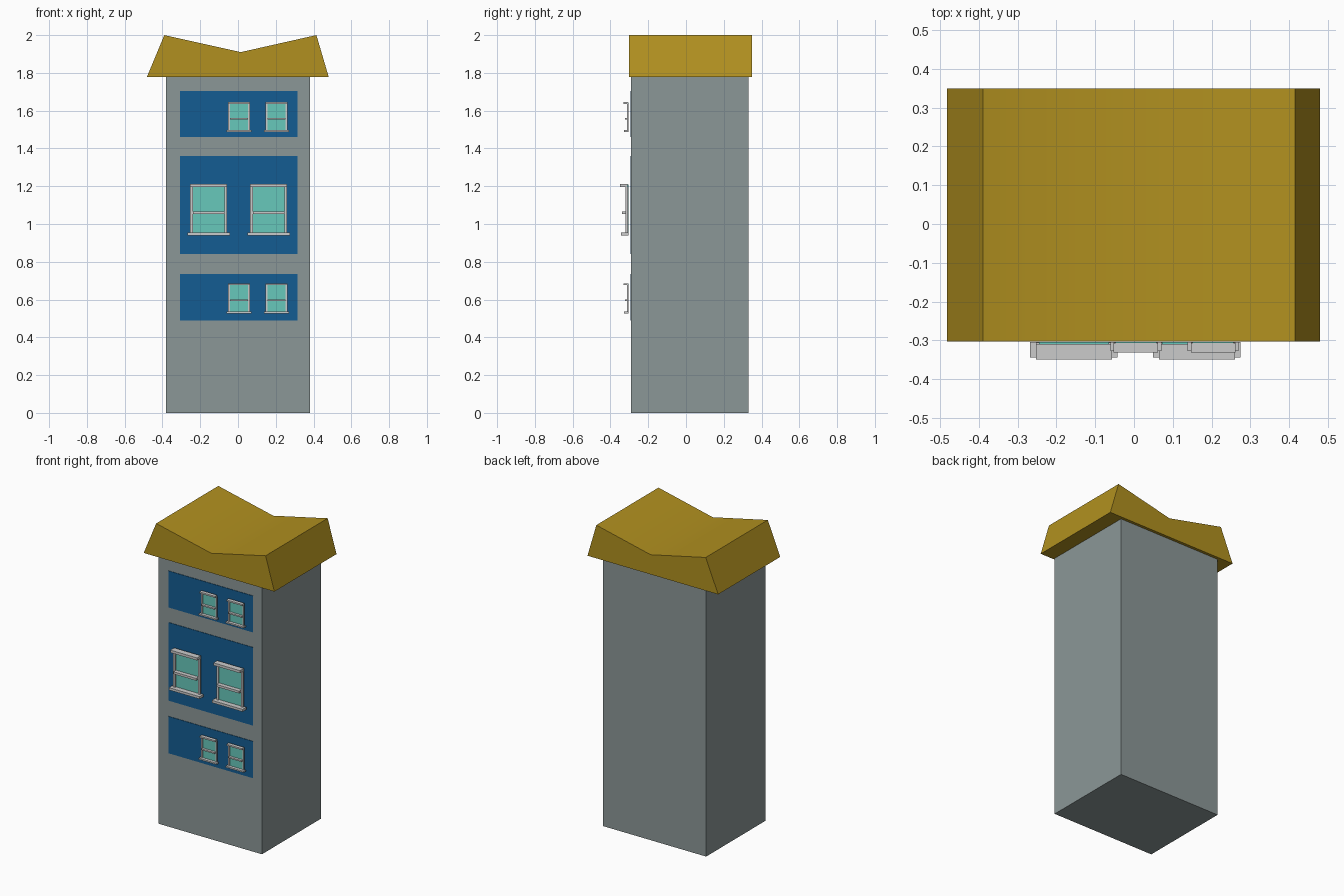
import bpy, bmesh

if "Cube" in bpy.data.objects:
    bpy.data.objects.remove(bpy.data.objects["Cube"])


def material(name, rgb):
    m = bpy.data.materials.new(name)
    m.diffuse_color = (*rgb, 1)
    m.use_nodes = True
    m.node_tree.nodes["Principled BSDF"].inputs["Base Color"].default_value = m.diffuse_color
    return m


WALL = material("wall_grey", (0.26, 0.31, 0.31))
ROOF = material("roof_ochre", (0.44, 0.28, 0.014))
BLUE = material("panel_blue", (0.007, 0.107, 0.288))
GLASS = material("glass_teal", (0.136, 0.58, 0.50))


def finish(name, bm, mat=None):
    bmesh.ops.recalc_face_normals(bm, faces=bm.faces)
    me = bpy.data.meshes.new(name)
    bm.to_mesh(me)
    bm.free()
    ob = bpy.data.objects.new(name, me)
    if mat:
        me.materials.append(mat)
    bpy.context.collection.objects.link(ob)
    return ob


def add_box(bm, x, y, z):
    vs = bmesh.ops.create_cube(bm, size=1)["verts"]
    for v in vs:
        v.co = [r[0] + (c + 0.5) * (r[1] - r[0]) for c, r in zip(v.co, (x, y, z))]


def box(name, x, y, z, mat):
    bm = bmesh.new()
    add_box(bm, x, y, z)
    return finish(name, bm, mat)


# Tower body
box("tower_body", (-0.38, 0.38), (-0.291, 0.331), (0, 1.782), WALL)

# Butterfly roof: profile extruded front to back, valley shaded smooth
bm = bmesh.new()
profile = [(-0.482, 1.779), (0.48, 1.779), (0.415, 2.0), (0.015, 1.91), (-0.39, 2.0)]
face = bm.faces.new([bm.verts.new((x, -0.303, z)) for x, z in profile])
ext = bmesh.ops.extrude_face_region(bm, geom=[face])
bmesh.ops.translate(bm, vec=(0, 0.653, 0),
                    verts=[v for v in ext["geom"] if isinstance(v, bmesh.types.BMVert)])
roof = finish("roof", bm, ROOF)
bpy.context.view_layer.objects.active = roof
roof.select_set(True)
bpy.ops.object.shade_smooth_by_angle()

# Blue wall panels, almost flush with the wall
for name, z in (("top", (1.46, 1.703)), ("middle", (0.84, 1.36)), ("bottom", (0.49, 0.735))):
    box(name + "_panel", (-0.307, 0.315), (-0.294, -0.290), z, BLUE)


# Sash window: pieces given at full size, scaled by s
def window(name, cx, z0, s):
    back = -0.304
    pieces = [
        ((-0.113, 0.113), (0, 0.040), (0, 0.016)),          # sill
        ((-0.098, 0.098), (0.006, 0.046), (0.255, 0.272)),  # lintel
        ((-0.098, -0.083), (0.002, 0.016), (0.016, 0.255)), # jambs
        ((0.083, 0.098), (0.002, 0.016), (0.016, 0.255)),
        ((-0.083, 0.083), (0.004, 0.034), (0.112, 0.127)),  # meeting rail
    ]
    bm = bmesh.new()
    for x, d, z in pieces:
        add_box(bm, [cx + s * v for v in x], (back - s * d[1], back - s * d[0]),
                [z0 + s * v for v in z])
    finish(name + "_frame", bm)
    box(name + "_glass", (cx - 0.09 * s, cx + 0.09 * s), (back - 0.006 * s, back),
        (z0 + 0.014 * s, z0 + 0.268 * s), GLASS)


window("middle_left_window", -0.155, 0.94, 1)
window("middle_right_window", 0.162, 0.94, 1)
for floor, z in (("top", 1.487), ("bottom", 0.527)):
    for side, x in (("left", 0.005), ("right", 0.204)):
        window(f"{floor}_{side}_window", x, z, 0.585)
